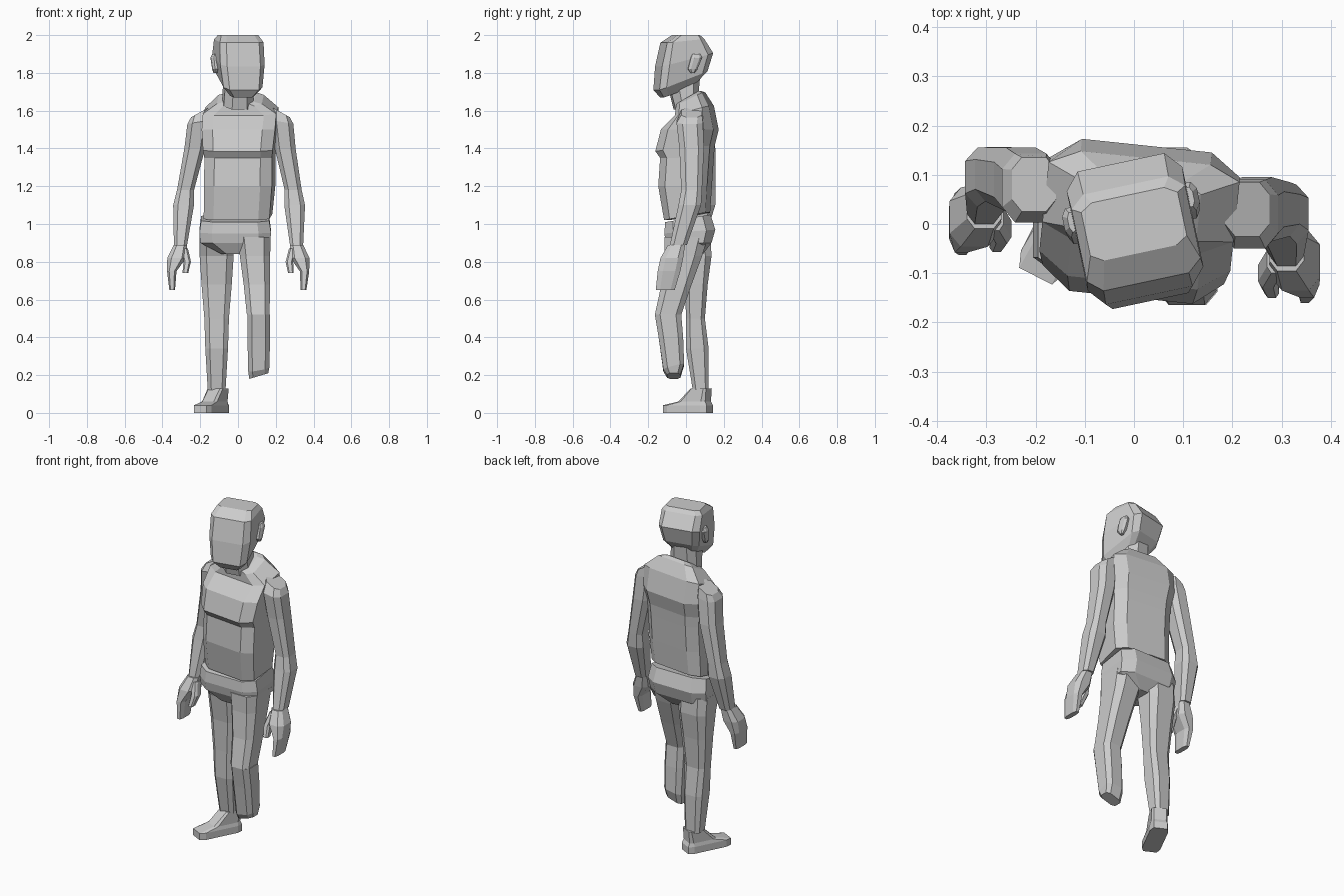
import bpy
import bmesh
from math import radians
from mathutils import Matrix, Vector

default_cube = bpy.data.objects.get("Cube")
if default_cube:
    bpy.data.objects.remove(default_cube, do_unlink=True)

# One plain colour for the whole figure
GREY = (0.6, 0.6, 0.6, 1)
grey = bpy.data.materials.new("plain_grey")
grey.use_nodes = True
grey.diffuse_color = GREY
grey.node_tree.nodes["Principled BSDF"].inputs["Base Color"].default_value = GREY


def ring(z, width, depth, x=0, y=0, rise=0, lean=0):
    """Cross-section: centre, half sizes, rise towards the back, lean towards +x."""
    return dict(centre=Vector((x, y, z)), width=width, depth=depth, rise=rise, lean=lean)


def chamfered_square(corner):
    """Unit square with cut corners, counter-clockwise."""
    points = []
    for quarter in range(4):
        turn = Matrix.Rotation(radians(90 * quarter), 2)
        points += [turn @ Vector((1, -corner)), turn @ Vector((1, corner))]
    return points


def loft(name, rings, corner=0.5, yaw=0, pivot=(0, 0, 0)):
    """Skin the rings into a closed, flat-faced part."""
    bm = bmesh.new()
    section = chamfered_square(corner)
    place = Matrix.Translation(Vector(pivot)) @ Matrix.Rotation(radians(yaw), 4, "Z")
    loops = []
    for r in rings:
        loop = []
        for across, along in section:
            height = (along * r["rise"] + across * r["lean"]) / 2
            offset = Vector((across * r["width"], along * r["depth"], height))
            loop.append(bm.verts.new(place @ (r["centre"] + offset)))
        loops.append(loop)
    count = len(section)
    for low, high in zip(loops, loops[1:]):
        for i in range(count):
            j = (i + 1) % count
            bm.faces.new((low[i], low[j], high[j], high[i]))
    bm.faces.new(loops[0])
    bm.faces.new(loops[-1])
    bmesh.ops.recalc_face_normals(bm, faces=bm.faces)
    mesh = bpy.data.meshes.new(name)
    bm.to_mesh(mesh)
    bm.free()
    mesh.materials.append(grey)
    part = bpy.data.objects.new(name, mesh)
    bpy.context.collection.objects.link(part)


# Torso: waist, ribs, overhanging chest, sloping shoulders and collar
loft("torso", [
    ring(z=1.04, width=.175, depth=.11, rise=.04, x=-.01),
    ring(z=1.2, width=.18, depth=.13, y=-.01),
    ring(z=1.35, width=.18, depth=.13),
    ring(z=1.4, width=.185, depth=.145, y=-.01, rise=.03),
    ring(z=1.5, width=.195, depth=.14, y=.015),
    ring(z=1.6, width=.195, depth=.09, y=.04, rise=.05),
    ring(z=1.66, width=.12, depth=.07, y=.02, rise=.07),
    ring(z=1.67, width=.08, depth=.06, y=.01, rise=.07),
], corner=.68, yaw=-6, pivot=(.01, .005, 0))

# Hips
loft("hips", [
    ring(z=1.03, width=.18, depth=.12, y=.01, rise=.04),
    ring(z=.96, width=.19, depth=.135, y=.02, rise=.02),
    ring(z=.9, width=.185, depth=.12, y=.015),
    ring(z=.84, width=.07, depth=.08, y=.01),
], corner=.65, pivot=(-.015, 0, 0))

# Neck, and a head turned slightly to its left
loft("neck", [
    ring(z=1.64, width=.08, depth=.06, rise=.07),
    ring(z=1.75, width=.075, depth=.08, y=-.01, rise=.06),
], yaw=8)
HEAD_YAW = 12
loft("head", [
    ring(z=1.7, width=.065, depth=.08, y=-.05, rise=.06),
    ring(z=1.76, width=.105, depth=.13, y=-.03, rise=.1),
    ring(z=1.87, width=.12, depth=.138, y=-.01, rise=.07),
    ring(z=1.97, width=.118, depth=.1, y=-.02, rise=.02),
    ring(z=2, width=.1, depth=.06),
], corner=.75, yaw=HEAD_YAW)
for side, label in ((1, "left"), (-1, "right")):
    ear_side = side * .12
    loft(label + "_ear", [
        ring(z=1.8, width=.01, depth=.01, x=ear_side, y=.01),
        ring(z=1.82, width=.015, depth=.025, x=ear_side, y=.01),
        ring(z=1.88, width=.02, depth=.03, x=ear_side, y=.03),
        ring(z=1.9, width=.01, depth=.02, x=ear_side, y=.03),
    ], yaw=HEAD_YAW)


def right_side(rings):
    """Mirror arm rings, swinging them further out and back the lower they are."""
    for r in rings:
        centre = r["centre"]
        inward = .03 * (centre.z - .7)
        swing = .05 + .05 * (1.6 - centre.z)
        r["centre"] = Vector((inward - centre.x, centre.y + swing, centre.z))
        r["lean"] = -r["lean"]
    return rings


# Arms, mitten hands and thumbs, with the right set swung back
for label in ("left", "right"):
    arm = [
        ring(z=1.59, width=.045, depth=.055, x=.23, y=.03, lean=-.05),
        ring(z=1.54, width=.058, depth=.07, x=.235, y=.02, lean=-.02),
        ring(z=1.4, width=.055, depth=.065, x=.25, y=.03),
        ring(z=1.18, width=.045, depth=.055, x=.292, y=.03),
        ring(z=1.1, width=.055, depth=.06, x=.3, y=.02),
        ring(z=.89, width=.035, depth=.045, x=.31, y=-.04),
    ]
    hand = [
        ring(z=.89, width=.035, depth=.045, x=.31, y=-.05),
        ring(z=.82, width=.05, depth=.06, x=.328, y=-.075),
        ring(z=.75, width=.025, depth=.06, x=.352, y=-.09),
        ring(z=.65, width=.015, depth=.05, x=.347, y=-.11),
    ]
    thumb = [
        ring(z=.87, width=.02, depth=.03, x=.29, y=-.07),
        ring(z=.8, width=.02, depth=.03, x=.272, y=-.1),
        ring(z=.74, width=.015, depth=.02, x=.28, y=-.13),
    ]
    for part_name, rings in (("arm", arm), ("hand", hand), ("thumb", thumb)):
        posed = right_side(rings) if label == "right" else rings
        loft(label + "_" + part_name, posed, corner=.55)

# Legs: the right one stands, the left one steps forward and ends at the shin
loft("right_leg", [
    ring(z=.93, width=.09, depth=.1, y=.03),
    ring(z=.83, width=.09, depth=.08, y=.055),
    ring(z=.68, width=.08, depth=.06, y=.055),
    ring(z=.5, width=.065, depth=.05, y=.05),
    ring(z=.34, width=.06, depth=.06, y=.06),
    ring(z=.12, width=.047, depth=.042, y=.078),
], corner=.6, pivot=(-.113, 0, 0))
loft("left_thigh", [
    ring(z=.93, width=.088, depth=.115, x=.085),
    ring(z=.83, width=.08, depth=.1, x=.09, y=-.015),
    ring(z=.68, width=.07, depth=.08, x=.1, y=-.05),
    ring(z=.52, width=.06, depth=.07, x=.107, y=-.095),
], corner=.6)
loft("left_shin", [
    ring(z=.52, width=.06, depth=.07, y=-.095),
    ring(z=.4, width=.06, depth=.065, y=-.08),
    ring(z=.24, width=.056, depth=.055, y=-.065, rise=.03, lean=.02),
    ring(z=.195, width=.05, depth=.035, y=-.065, lean=.03),
], corner=.6, pivot=(.11, 0, 0))

# Right foot, toes turned outward
loft("right_foot", [
    ring(z=0, width=.05, depth=.13, y=-.09),
    ring(z=.04, width=.05, depth=.13, y=-.09),
    ring(z=.06, width=.045, depth=.08, y=-.05),
    ring(z=.13, width=.045, depth=.045, y=-.01),
], corner=.75, yaw=-27, pivot=(-.1, .09, 0))
